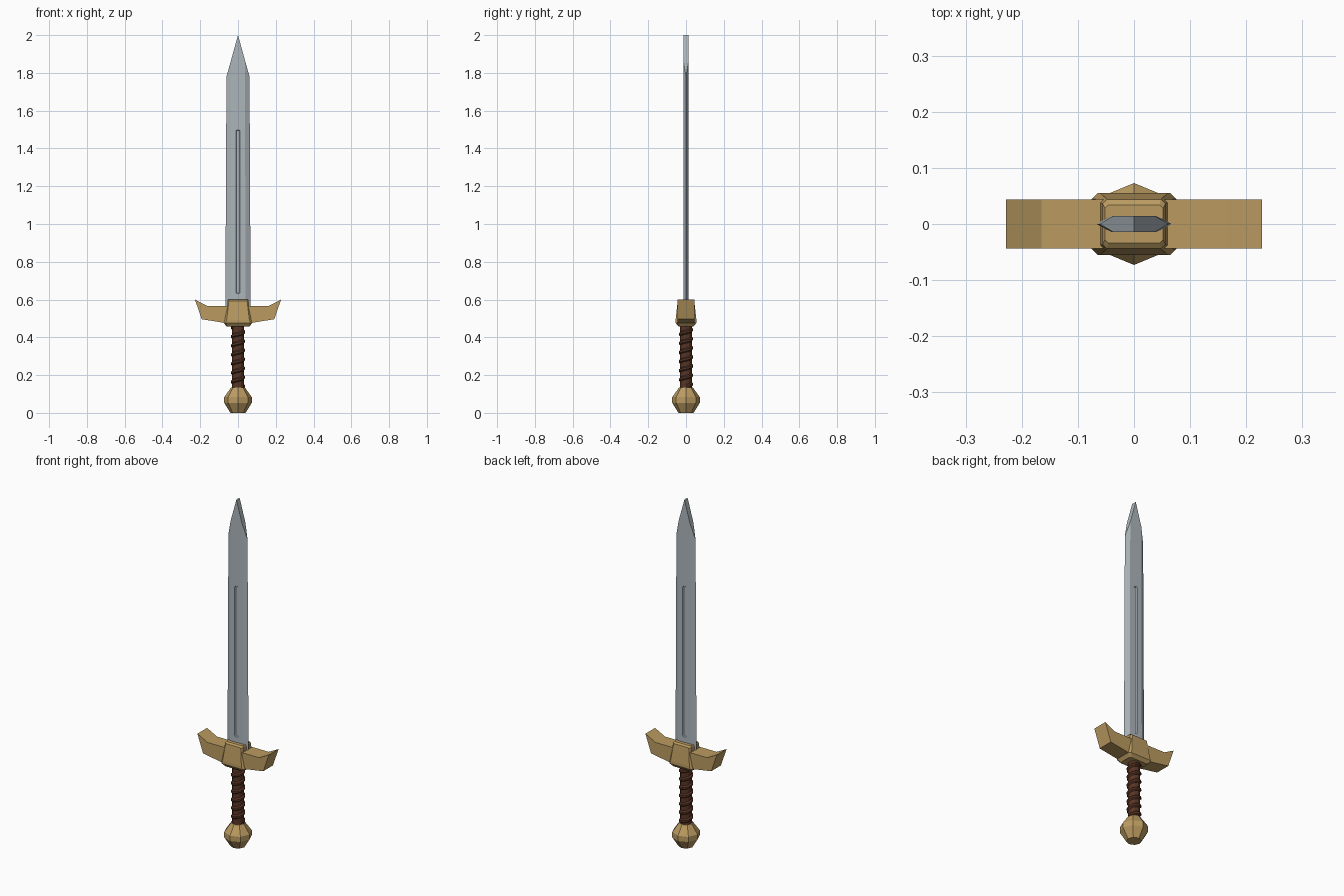
import bpy, bmesh
from math import cos, sin, tau

if "Cube" in bpy.data.objects:
    bpy.data.objects.remove(bpy.data.objects["Cube"])


def material(name, color):
    m = bpy.data.materials.new(name)
    m.diffuse_color = (*color, 1)
    m.use_nodes = True
    m.node_tree.nodes["Principled BSDF"].inputs["Base Color"].default_value = m.diffuse_color
    return m


steel = material("steel", (0.42, 0.47, 0.50))
gold = material("brass", (0.50, 0.33, 0.12))
leather = material("leather", (0.10, 0.035, 0.018))


def loft(name, rings, mat, top_faces=None):
    """Skin a stack of equal point rings and cap both ends."""
    bm = bmesh.new()
    vs = [[bm.verts.new(p) for p in ring] for ring in rings]
    n = len(rings[0])
    for a, b in zip(vs, vs[1:]):
        for i in range(n):
            j = (i + 1) % n
            bm.faces.new((a[i], a[j], b[j], b[i]))
    bm.faces.new(vs[0][::-1])
    for f in top_faces or [range(n)]:
        bm.faces.new([vs[-1][i] for i in f])
    bmesh.ops.recalc_face_normals(bm, faces=bm.faces)
    me = bpy.data.meshes.new(name)
    bm.to_mesh(me)
    bm.free()
    ob = bpy.data.objects.new(name, me)
    bpy.context.collection.objects.link(ob)
    me.materials.append(mat)
    return ob


def circle(r, z, n):
    return [(r * cos(tau * i / n), r * sin(tau * i / n), z) for i in range(n)]


def chamfered(x, y, c, z):
    return [(x, y - c, z), (x - c, y, z), (c - x, y, z), (-x, y - c, z),
            (-x, c - y, z), (c - x, -y, z), (x - c, -y, z), (x, c - y, z)]


# Blade: hexagonal section, point cut by two slanted planes
T = 0.0145


def blade_ring(w, f, z, rise=0.0):
    pts = [(w, 0), (f, T), (0, T), (-f, T), (-w, 0), (-f, -T), (0, -T), (f, -T)]
    return [(x, y, z + rise * (1 - abs(x) / w)) for x, y in pts]


blade = loft("blade", [blade_ring(0.067, 0.040, 0.55), blade_ring(0.061, 0.037, 1.78, 0.22)],
             steel, [(0, 1, 2, 6, 7), (2, 3, 4, 5, 6)])

# Fuller grooves on both faces
for s in (-1, 1):
    def slot(w, z0, z1, y):
        c = w * 0.5
        return [(w, y, z0 + c), (w, y, z1 - c), (w - c, y, z1), (c - w, y, z1),
                (-w, y, z1 - c), (-w, y, z0 + c), (c - w, y, z0), (w - c, y, z0)]
    cutter = loft("fuller_cutter", [slot(0.014, 0.628, 1.502, s * (T + 0.004)),
                                    slot(0.007, 0.635, 1.495, s * (T - 0.005))], steel)
    cutter.hide_render = True
    mod = blade.modifiers.new("fuller", "BOOLEAN")
    mod.operation = "DIFFERENCE"
    mod.solver = "EXACT"
    mod.object = cutter
    bpy.context.view_layer.objects.active = blade
    bpy.ops.object.modifier_apply(modifier=mod.name)
    bpy.data.objects.remove(cutter)

# Crossguard arms: swept profile extruded in depth
half = [(0.228, 0.600), (0.165, 0.567), (0.05, 0.567)]
low = [(0.05, 0.473), (0.192, 0.496)]
outline = half + [(-x, z) for x, z in half[::-1]] + [(-x, z) for x, z in low[::-1]] + low
loft("crossguard", [[(x, y, z) for x, z in outline] for y in (-0.044, 0.044)], gold)

# Guard block around the blade root
loft("guard_block", [chamfered(0.060, 0.040, 0.010, 0.458),
                     chamfered(0.076, 0.055, 0.011, 0.476),
                     chamfered(0.070, 0.055, 0.010, 0.493),
                     chamfered(0.056, 0.044, 0.008, 0.592),
                     chamfered(0.052, 0.034, 0.006, 0.600)], gold)

# Grip core and spiral leather wrap
loft("grip", [circle(0.031, 0.11, 12), circle(0.031, 0.47, 12)], leather)
turns, steps = 6.6, 12
wrap = []
for i in range(int(turns * steps) + 1):
    a = tau * i / steps
    z = 0.14 + 0.048 * i / steps
    wrap.append([(r * cos(a), r * sin(a), z + dz) for r, dz in
                 ((0.028, -0.014), (0.038, -0.005), (0.038, 0.005), (0.028, 0.014))])
loft("grip_wrap", wrap, leather)

# Pommel: faceted eight-sided knob
loft("pommel", [circle(0.040, 0.0, 8), circle(0.073, 0.053, 8),
                circle(0.073, 0.083, 8), circle(0.037, 0.134, 8)], gold)
